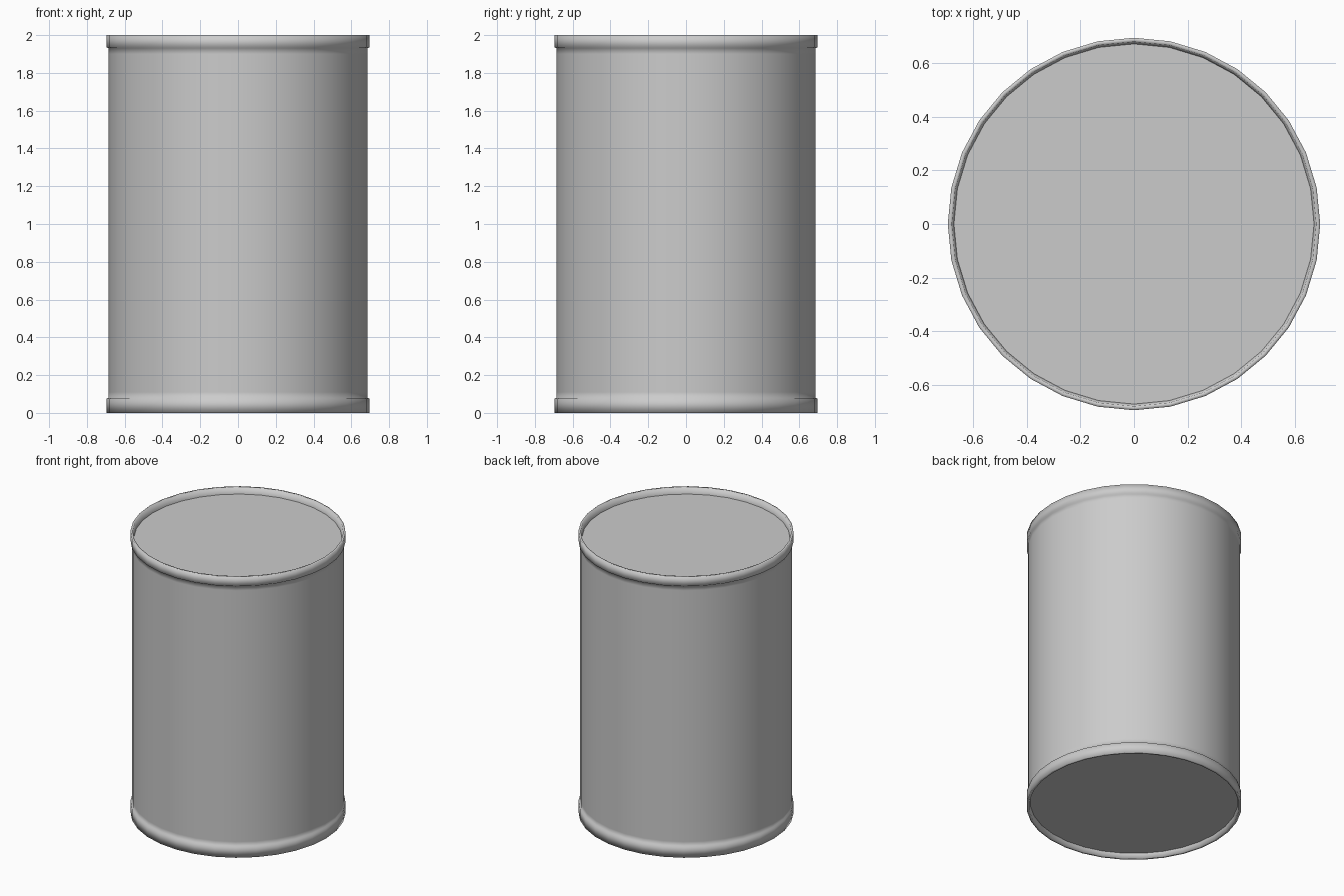
import bpy, bmesh, math

if "Cube" in bpy.data.objects:
    bpy.data.objects.remove(bpy.data.objects["Cube"])

SIDES = 32

# Lathed half-section: recessed base, lower rim, wall, upper rim, recessed lid
profile = [
    (0.672, 0.035), (0.678, 0.0), (0.695, 0.0), (0.695, 0.075),
    (0.686, 0.08), (0.686, 0.11), (0.686, 1.90), (0.686, 1.93),
    (0.695, 1.935), (0.695, 2.0), (0.68, 2.0), (0.672, 1.955),
]

bm = bmesh.new()
rings = []
for r, z in profile:
    rings.append([bm.verts.new((r * math.cos(math.tau * i / SIDES),
                                r * math.sin(math.tau * i / SIDES), z))
                  for i in range(SIDES)])
for a, b in zip(rings, rings[1:]):
    for i in range(SIDES):
        j = (i + 1) % SIDES
        bm.faces.new((a[i], a[j], b[j], b[i])).smooth = True

# Flat base and lid discs
discs = [bm.faces.new(list(reversed(rings[0]))), bm.faces.new(rings[-1])]
for disc in discs:
    disc.smooth = False
    for e in disc.edges:
        e.smooth = False

mesh = bpy.data.meshes.new("drum")
bm.to_mesh(mesh)
bm.free()
drum = bpy.data.objects.new("drum", mesh)
bpy.context.collection.objects.link(drum)
